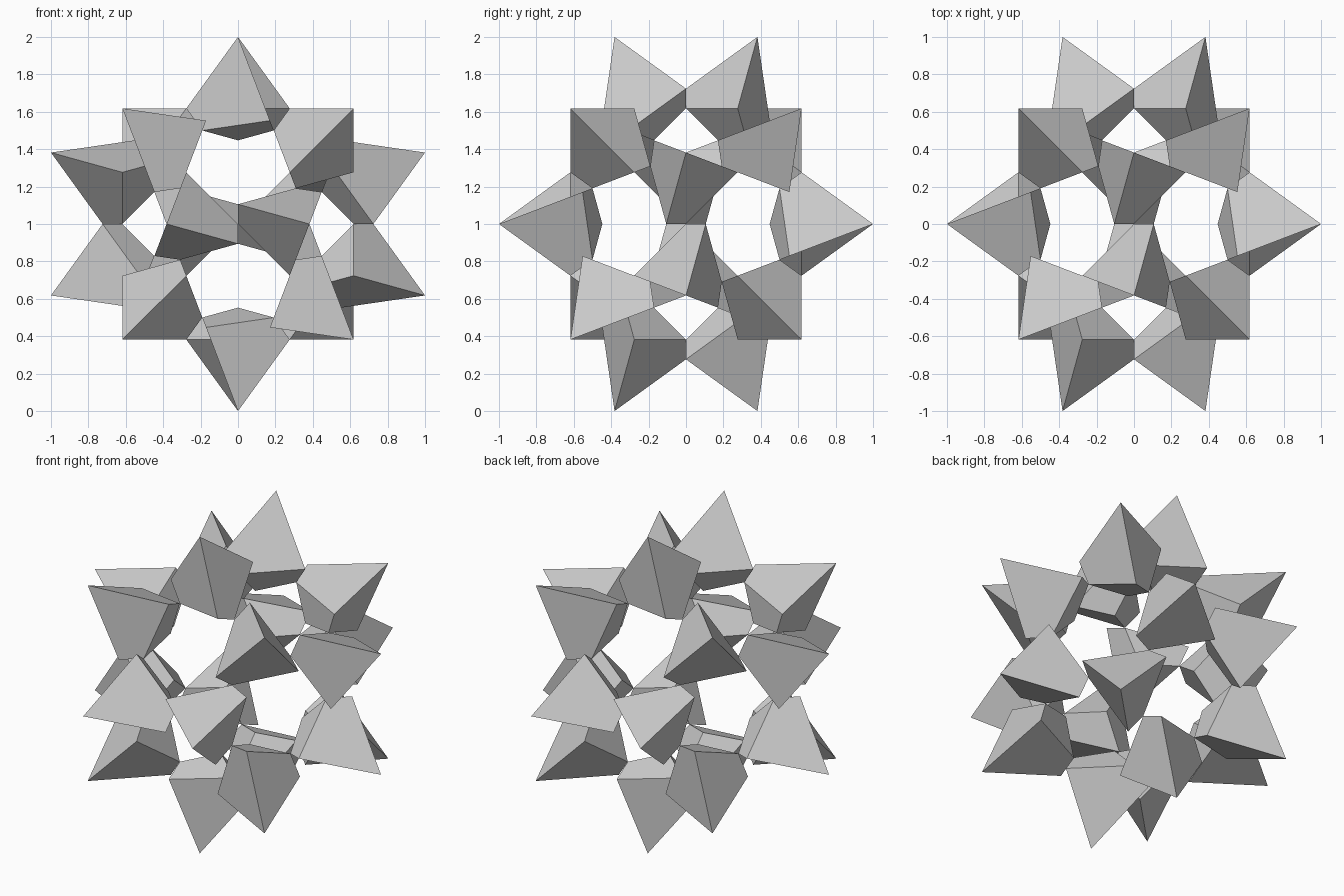
import bpy
import bmesh
import math
from mathutils import Vector, Matrix

cube = bpy.data.objects.get("Cube")
if cube:
    bpy.data.objects.remove(cube, do_unlink=True)

# Single matte grey
grey = bpy.data.materials.new("light_grey")
grey.use_nodes = True
colour = (0.6, 0.6, 0.6, 1)
grey.diffuse_color = colour
grey.node_tree.nodes["Principled BSDF"].inputs["Base Color"].default_value = colour

PHI = (1 + math.sqrt(5)) / 2
G, H = 1 / PHI, 1 / PHI ** 2        # dodecahedron coordinates
INNER = 1 / math.sqrt(5)            # inner apex, as a share of the tip radius
EDGE = (1 - INNER) / 2              # where the tip edges are cut
NEAR, FAR = H / 4, 1 / 4            # notch corner on each outer face


def add_spike(name, tip, ends):
    """Twisted six-sided spike: three outer faces at the tip, three inner."""
    bm = bmesh.new()
    top = bm.verts.new(tip)
    inner = bm.verts.new(tip * INNER)
    legs = [bm.verts.new(tip.lerp(e, EDGE)) for e in ends]
    notches = [bm.verts.new(tip + NEAR * (ends[i] - tip)
                            + FAR * (ends[(i + 1) % 3] - tip)) for i in range(3)]
    for i in range(3):
        bm.faces.new((top, legs[i], notches[i], legs[(i + 1) % 3]))
        bm.faces.new((inner, notches[i - 1], legs[i], notches[i]))
    bmesh.ops.recalc_face_normals(bm, faces=bm.faces)
    mesh = bpy.data.meshes.new(name)
    bm.to_mesh(mesh)
    bm.free()
    mesh.materials.append(grey)
    obj = bpy.data.objects.new(name, mesh)
    obj.location.z = 1
    bpy.context.collection.objects.link(obj)


# One tetrahedron, turned five times about a fivefold axis
corners = [Vector(c) for c in ((0, -H, 1), (G, -G, -G), (-1, 0, -H), (H, 1, 0))]
same_hand = ((0, 1, 2, 3), (1, 0, 3, 2), (2, 3, 0, 1), (3, 2, 1, 0))
axis = Vector((0, PHI, 1)).normalized()

for turn in range(5):
    rotation = Matrix.Rotation(turn * math.tau / 5, 3, axis)
    turned = [rotation @ c for c in corners]
    for number, order in enumerate(same_hand):
        tip, *ends = [turned[i] for i in order]
        add_spike(f"spike_{turn + 1}_{number + 1}", tip, ends)
